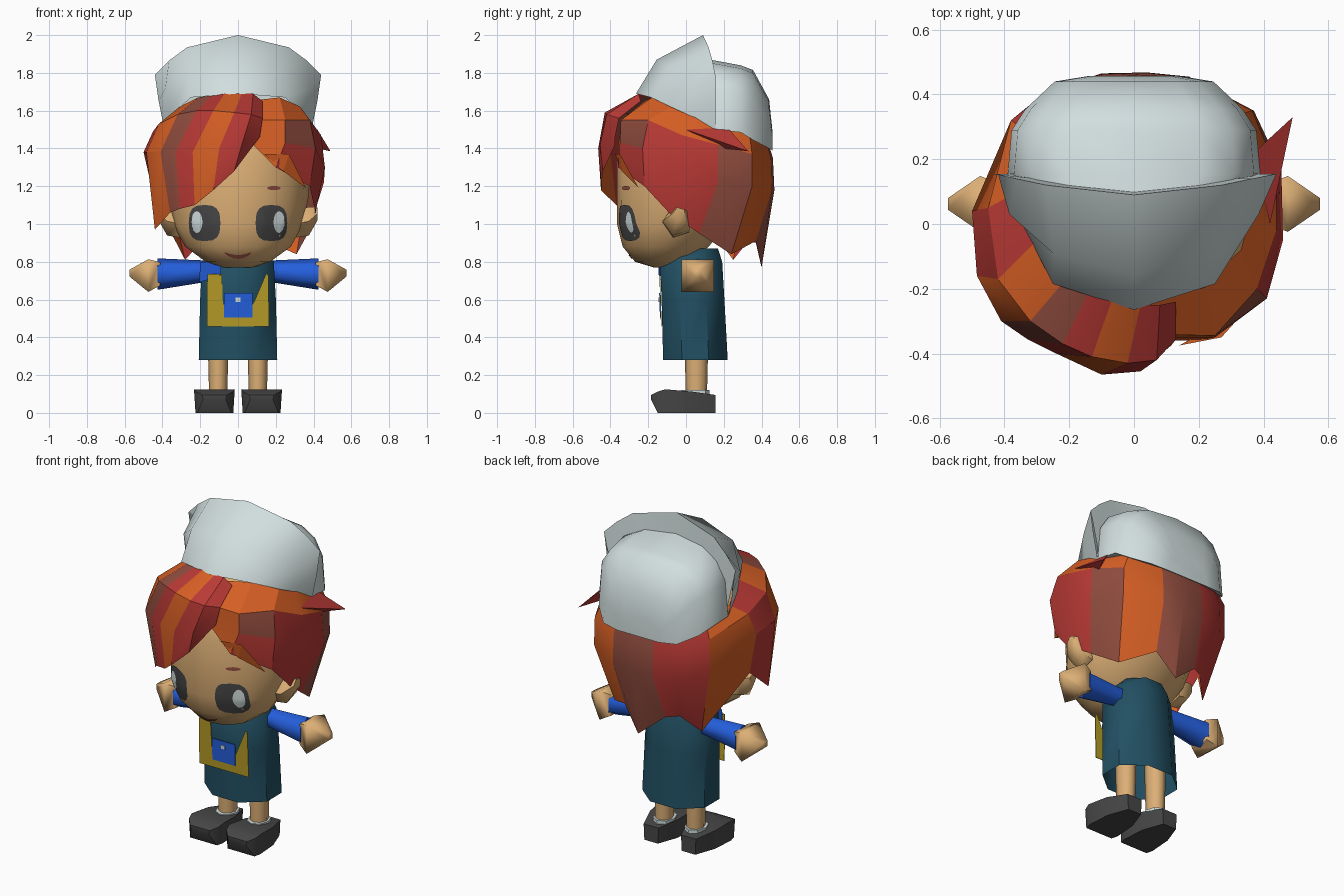
import bpy, bmesh, math
from mathutils import Vector
from mathutils.bvhtree import BVHTree

if "Cube" in bpy.data.objects:
    bpy.data.objects.remove(bpy.data.objects["Cube"])


def material(name, rgb):
    m = bpy.data.materials.new(name)
    m.diffuse_color = (*rgb, 1)
    m.use_nodes = True
    m.node_tree.nodes["Principled BSDF"].inputs["Base Color"].default_value = m.diffuse_color
    return m


WHITE = material("pale_grey", (0.64, 0.73, 0.73))
SKIN = material("skin", (0.72, 0.43, 0.18))
TEAL = material("teal", (0.016, 0.08, 0.125))
BLUE = material("blue", (0.018, 0.115, 0.72))
YELLOW = material("mustard", (0.46, 0.33, 0.02))
DARK = material("charcoal", (0.062, 0.062, 0.062))
RED = material("red", (0.49, 0.042, 0.036))
ORANGE = material("orange", (0.68, 0.115, 0.018))
BROWN = material("red_brown", (0.29, 0.075, 0.05))
HAIR = [RED, ORANGE, BROWN]


def finish(name, bm, mats, angle=40, recalc=True):
    if recalc:
        bmesh.ops.recalc_face_normals(bm, faces=bm.faces)
    me = bpy.data.meshes.new(name)
    bm.to_mesh(me)
    bm.free()
    ob = bpy.data.objects.new(name, me)
    bpy.context.collection.objects.link(ob)
    for m in mats:
        me.materials.append(m)
    bpy.ops.object.select_all(action='DESELECT')
    ob.select_set(True)
    bpy.context.view_layer.objects.active = ob
    bpy.ops.object.shade_smooth_by_angle(angle=math.radians(angle))
    return ob


def loft(name, rows, mats, closed=True, caps=(True, True), rule=None, angle=40, outward=None):
    """Skin a list of equally long point rows; outward = centre to face away from."""
    bm = bmesh.new()
    vs = [[bm.verts.new(p) for p in r] for r in rows]
    n = len(rows[0])
    for i in range(len(rows) - 1):
        for j in range(n if closed else n - 1):
            k = (j + 1) % n
            f = bm.faces.new((vs[i][j], vs[i][k], vs[i + 1][k], vs[i + 1][j]))
            if rule:
                f.material_index = rule(i, j)
    if closed:
        for end, row in zip(caps, (vs[0], vs[-1])):
            if end:
                bm.faces.new(row)
    if outward:
        bm.normal_update()
        for f in bm.faces:
            if f.normal.dot(f.calc_center_median() - Vector(outward)) < 0:
                f.normal_flip()
    return finish(name, bm, mats, angle, recalc=not outward)


def ring(z, cx, cy, rx, ry, n, turn=0.0):
    return [(cx + rx * math.cos(2 * math.pi * (k + turn) / n),
             cy + ry * math.sin(2 * math.pi * (k + turn) / n), z) for k in range(n)]


def side_ring(x, cy, cz, r, n=6):
    return [(x, cy + r * math.cos(2 * math.pi * (k + .5) / n),
             cz + r * math.sin(2 * math.pi * (k + .5) / n)) for k in range(n)]


def plate(name, polys, mat, t=0.004):
    bm = bmesh.new()
    for poly in polys:
        f = bm.faces.new([bm.verts.new(p) for p in poly])
        ext = bmesh.ops.extrude_face_region(bm, geom=[f])
        bmesh.ops.translate(bm, vec=(0, t, 0),
                            verts=[g for g in ext['geom'] if isinstance(g, bmesh.types.BMVert)])
    return finish(name, bm, [mat], 20)


# Head
head_sizes = [(.77, .08, -.17, -.05), (.80, .17, -.27, .02), (.88, .28, -.335, .12),
              (1.0, .345, -.365, .22), (1.15, .375, -.365, .30), (1.35, .385, -.365, .34),
              (1.5, .35, -.31, .34), (1.62, .24, -.18, .25)]
head = loft("head", [ring(z, 0, (f + b) / 2, w, (b - f) / 2, 16) for z, w, f, b in head_sizes],
            [SKIN], angle=60)
hb = bmesh.new()
hb.from_mesh(head.data)
tree = BVHTree.FromBMesh(hb)
hb.free()


# Face details laid on the head surface
def face_patch(name, cx, cz, hw, hh, mat, lift, power=1.0, bend=0.0):
    bm = bmesh.new()

    def put(x, z):
        hit = tree.ray_cast(Vector((x, -2, z)), Vector((0, 1, 0)))[0]
        return bm.verts.new((x, hit.y - lift, z))
    n, prev = 16, None
    for s in (.3, .65, 1.0):
        cur = []
        for k in range(n):
            c, d = math.cos(2 * math.pi * k / n), math.sin(2 * math.pi * k / n)
            px = math.copysign(abs(c) ** power, c) * s
            pz = math.copysign(abs(d) ** power, d) * s
            cur.append(put(cx + hw * px, cz + hh * pz + bend * px * px))
        if prev:
            for k in range(n):
                bm.faces.new((prev[k], cur[k], cur[(k + 1) % n], prev[(k + 1) % n]))
        else:
            bm.faces.new(cur)
        prev = cur
    bm.normal_update()
    for f in bm.faces:
        if f.normal.y > 0:
            f.normal_flip()
    finish(name, bm, [mat], 60, recalc=False)


for tag, s in (("left", -1), ("right", 1)):
    face_patch(tag + "_eye", s * .177, 1.005, .084, .096, DARK, .006, .7)
    face_patch(tag + "_eye_shine", s * .218, 1.01, .030, .058, WHITE, .011)
    face_patch(tag + "_brow", s * .19, 1.19, .036, .011, BROWN, .006)
    # Ears
    loft(tag + "_ear", [side_ring(s * .31, -.045, 1.0, .075, 5), side_ring(s * .375, -.045, 1.015, .08, 5),
                        side_ring(s * .422, -.035, 1.055, .035, 5)], [SKIN], angle=60)
    # Sleeves and hands
    loft(tag + "_sleeve", [side_ring(s * x, .06, z, r) for x, z, r in
                           ((.13, .75, .058), (.2, .748, .06), (.425, .735, .083))], [BLUE], angle=65)
    loft(tag + "_hand", [side_ring(s * x, .062, z, r, 4) for x, z, r in
                         ((.41, .735, .085), (.42, .735, .092), (.475, .727, .122), (.575, .74, .025))],
         [SKIN], angle=75)
    # Legs, socks and shoes
    loft(tag + "_leg", [ring(z, s * .105, .055, r, r + .008, 8) for z, r in ((.09, .048), (.42, .056))],
         [SKIN], angle=60)
    loft(tag + "_sock", [ring(z, s * .105, .05, .062, .075, 8) for z in (.09, .122)], [WHITE])
    shoe = []
    for y, b, t, z0, z1 in ((-.185, .06, .065, .07, .095), (-.15, .09, .098, 0, .112), (-.11, .1, .108, 0, .125),
                            (.03, .09, .095, 0, .113), (.155, .045, .05, 0, .095)):
        c = s * .125
        shoe.append([(c - b, y, z0), (c + b, y, z0), (c + t, y, z1), (c - t, y, z1)])
    loft(tag + "_shoe", shoe, [DARK], angle=45)
face_patch("mouth", 0, .825, .072, .010, BROWN, .006, bend=.024)

# Dress, open at the hem
loft("dress", [ring(z, 0, cy, rx, ry, 8, .5) for z, cy, rx, ry in
               ((.28, .05, .225, .185), (.6, .037, .217, .18), (.8, .027, .205, .178), (.87, .04, .14, .14))],
     [TEAL], caps=(False, True), angle=50, outward=(0, .04, .55))


# Apron with straps, pocket and shoulder patch, following the slope of the dress front
def bib(points, lift):
    return [(x, -.121 - .031 * (z - .28) - lift, z) for x, z in points]


plate("apron", [bib([(-.165, .457), (.163, .457), (.163, .575), (-.165, .575)], .006),
                bib([(-.165, .575), (-.08, .575), (-.085, .735), (-.162, .735)], .006),
                bib([(.08, .575), (.163, .575), (.16, .735), (.148, .735)], .006)], YELLOW)
plate("pocket", [bib([(-.075, .505), (.078, .505), (.078, .635), (-.075, .635)], .010)], BLUE)
plate("pocket_button", [bib([(-.012, .588), (.012, .588), (.012, .61), (-.012, .61)], .014)], WHITE)
plate("shoulder_patch", [[(-.205, -.06, .69), (-.09, -.146, .73), (-.09, -.146, .8), (-.2, -.06, .8)]], BLUE)

# Swept fringe on the left, from the parting round to the side
fringe = [
    [(.13, -.24, 1.65), (.13, -.355, 1.56), (.115, -.375, 1.46), (.08, -.375, 1.42)],
    [(.08, -.25, 1.69), (.07, -.42, 1.58), (.02, -.455, 1.42), (-.02, -.44, 1.28)],
    [(.02, -.25, 1.69), (-.02, -.43, 1.59), (-.1, -.465, 1.40), (-.13, -.45, 1.18)],
    [(-.07, -.24, 1.69), (-.13, -.41, 1.60), (-.24, -.40, 1.38), (-.23, -.37, 1.10)],
    [(-.14, -.21, 1.68), (-.22, -.37, 1.60), (-.33, -.355, 1.38), (-.31, -.33, 1.08)],
    [(-.21, -.17, 1.67), (-.32, -.30, 1.58), (-.41, -.30, 1.38), (-.36, -.28, 1.06)],
    [(-.31, -.06, 1.62), (-.42, -.17, 1.53), (-.485, -.16, 1.38), (-.44, -.16, .97)],
    [(-.36, .1, 1.54), (-.45, .05, 1.49), (-.5, .04, 1.38), (-.44, .02, 1.12)],
    [(-.32, .28, 1.54), (-.38, .32, 1.42), (-.38, .32, 1.22), (-.28, .25, .81)]]
fringe_bands = [0, 0, 1, 0, 2, 1, 0, 1]
loft("left_fringe", fringe, HAIR, closed=False, rule=lambda i, j: fringe_bands[i], angle=25, outward=(0, 0, 1.3))

# Right side and back hair
curtain = [
    [(.05, -.22, 1.65), (.06, -.34, 1.55), (.08, -.35, 1.47), (.08, -.36, 1.42)],
    [(.22, -.18, 1.67), (.25, -.345, 1.55), (.25, -.35, 1.43), (.2, -.36, 1.30)],
    [(.33, -.08, 1.62), (.38, -.2, 1.55), (.41, -.23, 1.40), (.38, -.22, 1.20)],
    [(.36, .03, 1.57), (.44, -.02, 1.47), (.46, -.05, 1.3), (.41, -.09, 1.06)],
    [(.36, .17, 1.54), (.44, .17, 1.42), (.455, .17, 1.22), (.37, .07, .95)],
    [(.30, .33, 1.52), (.365, .35, 1.37), (.37, .35, 1.2), (.31, .24, .84)],
    [(.16, .41, 1.49), (.17, .45, 1.35), (.17, .455, 1.18), (.15, .37, .91)],
    [(.03, .42, 1.48), (.04, .46, 1.35), (.04, .468, 1.18), (.04, .40, .77)],
    [(-.08, .42, 1.48), (-.1, .455, 1.35), (-.1, .465, 1.18), (-.12, .37, .90)],
    [(-.21, .39, 1.5), (-.26, .415, 1.35), (-.27, .41, 1.17), (-.19, .33, .91)],
    fringe[-1]]
curtain_bands = [1, 0, 0, 0, 2, 1, 2, 2, 0, 0]
loft("back_hair", curtain, HAIR, closed=False, angle=25, outward=(0, 0, 1.3),
     rule=lambda i, j: 1 if j == 0 and i < 5 else (2 if i == 1 and j == 1 else curtain_bands[i]))


# Loose pointed strands: three base corners and a tip
def strand(name, a, b, c, tip, mat):
    bm = bmesh.new()
    v = [bm.verts.new(p) for p in (a, b, c, tip)]
    for t in ((0, 1, 2), (0, 1, 3), (1, 2, 3), (2, 0, 3)):
        bm.faces.new([v[k] for k in t])
    finish(name, bm, [mat], 10)


strand("side_strand", (.42, .0, 1.5), (.37, .22, 1.51), (.42, .2, 1.4), (.49, .33, 1.385), RED)
strand("cheek_strand", (.14, -.375, 1.37), (.27, -.35, 1.37), (.24, -.34, 1.28), (.36, -.25, 1.19), ORANGE)

# Hat: turned-up front brim, then the crown behind it
half = [[(0, -.265, 1.69), (0, -.155, 1.87), (0, .09, 2.0), (0, .10, 1.85)],
        [(.25, -.185, 1.67), (.25, -.09, 1.83), (.27, .12, 1.935), (.2, .12, 1.84)],
        [(.345, .0, 1.58), (.385, .03, 1.72), (.365, .14, 1.865), (.3, .14, 1.76)],
        [(.39, .155, 1.5), (.42, .155, 1.65), (.44, .155, 1.79), (.385, .155, 1.55)]]
mirrored = [[(-x, y, z) for x, y, z in col] for col in half[:0:-1]]
loft("hat_brim", mirrored + half, [WHITE], closed=False, angle=50)

crown = []
for y, w, base, top in ((.04, .30, 1.58, 1.885), (.155, .39, 1.5, 1.865), (.29, .378, 1.485, 1.84),
                        (.355, .335, 1.445, 1.815), (.44, .245, 1.40, 1.66), (.457, .14, 1.39, 1.50)):
    row = []
    for k in range(9):
        c, d = math.cos(math.pi * k / 8), math.sin(math.pi * k / 8)
        row.append((math.copysign(abs(c) ** .65, c) * w, y, base + (top - base) * d ** .6))
    crown.append(row)
loft("hat_crown", crown, [WHITE], angle=50)
